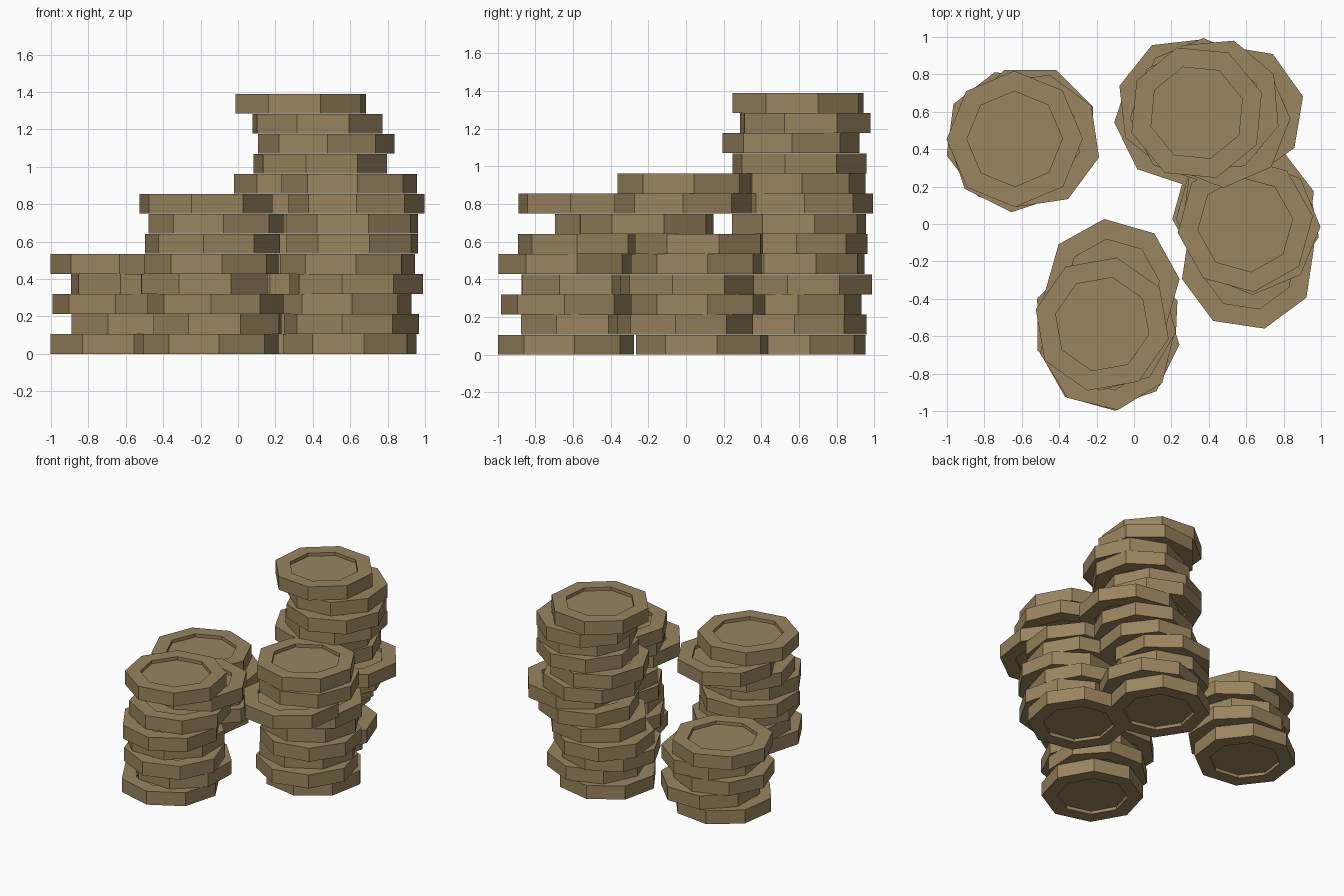
import bpy, bmesh
from math import cos, sin, radians

if "Cube" in bpy.data.objects:
    bpy.data.objects.remove(bpy.data.objects["Cube"])

R = 0.364        # coin corner radius
R_IN = 0.255     # recess corner radius
STEP = 0.107     # stack spacing
THICK = 0.106    # coin thickness
DEPTH = 0.025    # recess depth on both faces

mat = bpy.data.materials.new("old_bronze")
mat.diffuse_color = (0.32, 0.233, 0.113, 1)
mat.use_nodes = True
mat.node_tree.nodes["Principled BSDF"].inputs["Base Color"].default_value = mat.diffuse_color


def add_coin(bm, x, y, z, deg):
    """Octagonal coin: a profile swept round eight sides, recessed on both faces."""
    profile = [(R_IN, DEPTH), (R_IN, 0), (R, 0), (R, THICK),
               (R_IN, THICK), (R_IN, THICK - DEPTH)]
    rings = []
    for r, h in profile:
        rings.append([bm.verts.new((x + r * cos(radians(deg + 45 * k)),
                                    y + r * sin(radians(deg + 45 * k)), z + h))
                      for k in range(8)])
    for a, b in zip(rings, rings[1:]):
        for k in range(8):
            n = (k + 1) % 8
            bm.faces.new((a[k], a[n], b[n], b[k]))
    bm.faces.new(rings[0][::-1])
    bm.faces.new(rings[-1])


# each coin from the bottom up: centre x, centre y, turn in degrees
stacks = {
    "tall_coin_stack": [
        (.268, .594, 10), (.36, .594, 42), (.257, .568, 4), (.272, .638, 29),
        (.35, .595, 15), (.43, .60, 43), (.549, .60, 13), (.37, .63, 0),
        (.341, .59, 4), (.44, .602, 33), (.472, .557, 1), (.425, .633, 27.5),
        (.335, .595, 17)],
    "right_coin_stack": [
        (.597, .09, 12), (.606, -.005, 37), (.566, .07, 7), (.632, .005, 33),
        (.586, .07, 7), (.61, .08, 15), (.61, -.206, 14), (.633, -.015, 0),
        (.595, -.003, 7)],
    "front_coin_stack": [
        (-.145, -.637, 7), (-.11, -.535, 20), (-.12, -.62, 41),
        (-.18, -.535, 23), (-.143, -.635, 9), (-.137, -.53, 37.5),
        (-.118, -.335, 6.5), (-.17, -.535, 32.5)],
    "left_coin_stack": [
        (-.65, .46, 15), (-.555, .486, 22.5), (-.63, .426, 41),
        (-.54, .445, 31), (-.638, .455, 0.5)],
}

for name, coins in stacks.items():
    bm = bmesh.new()
    for i, (x, y, deg) in enumerate(coins):
        add_coin(bm, x, y, i * STEP, deg)
    bmesh.ops.recalc_face_normals(bm, faces=bm.faces)
    mesh = bpy.data.meshes.new(name)
    bm.to_mesh(mesh)
    bm.free()
    mesh.materials.append(mat)
    bpy.context.collection.objects.link(bpy.data.objects.new(name, mesh))
